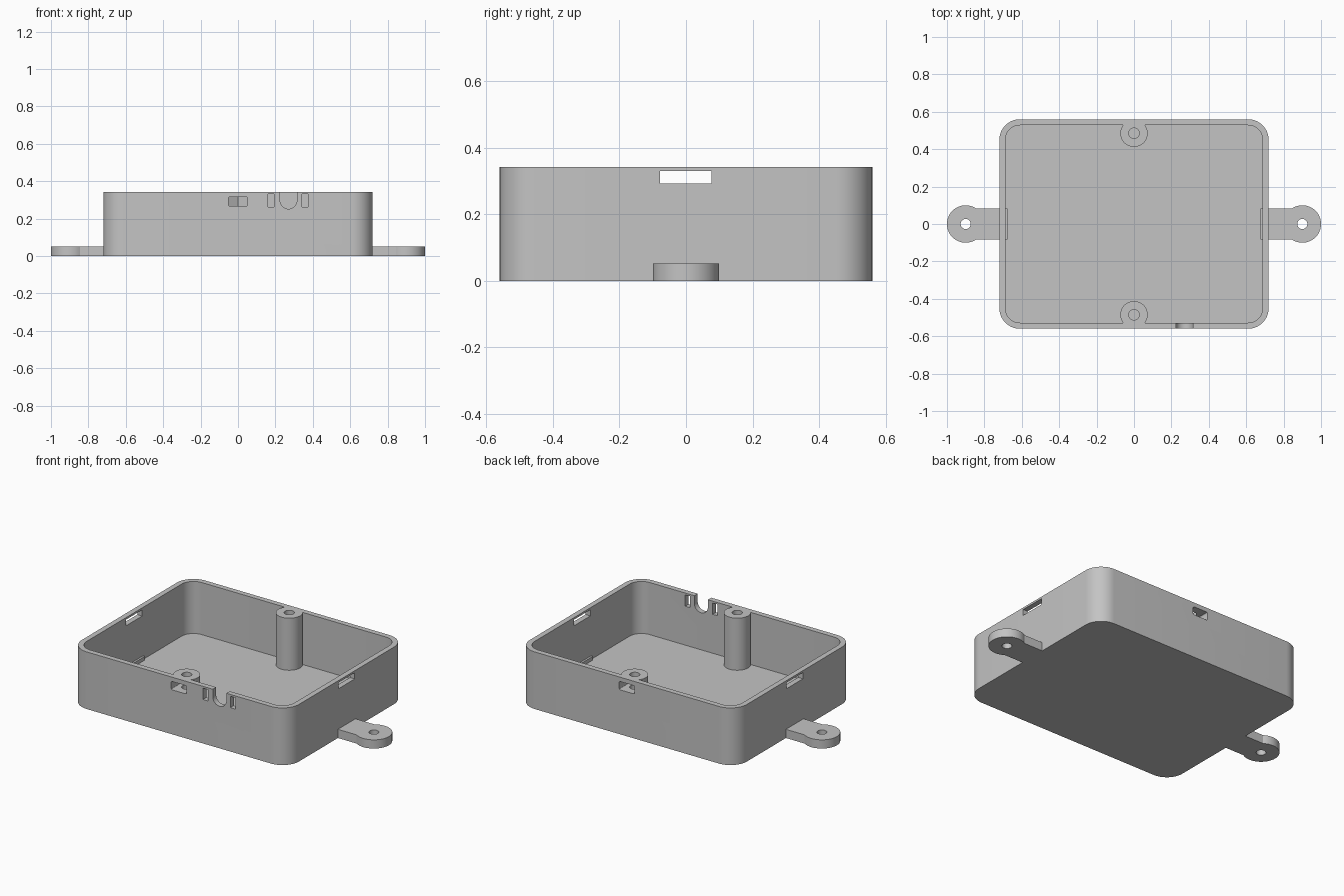
import bpy, bmesh
from math import pi, sin, cos, asin, sqrt

if "Cube" in bpy.data.objects:
    bpy.data.objects.remove(bpy.data.objects["Cube"], do_unlink=True)

grey = bpy.data.materials.new("plain grey")
grey.use_nodes = True
grey.diffuse_color = (0.55, 0.55, 0.55, 1)
grey.node_tree.nodes["Principled BSDF"].inputs["Base Color"].default_value = grey.diffuse_color

HALF_X, HALF_Y, HEIGHT = 0.72, 0.56, 0.342
WALL, FLOOR, CORNER = 0.032, 0.03, 0.11
POST_Y = 0.485


def arc(cx, cy, r, a0, a1, n):
    return [(cx + r * cos(a0 + (a1 - a0) * i / n), cy + r * sin(a0 + (a1 - a0) * i / n))
            for i in range(n + 1)]


def circle(cx, cy, r, n=48):
    return arc(cx, cy, r, 0, 2 * pi, n)[:-1]


def rect(x0, x1, y0, y1):
    return [(x0, y0), (x1, y0), (x1, y1), (x0, y1)]


def rounded(hx, hy, r):
    pts = []
    for k, (sx, sy) in enumerate([(1, 1), (-1, 1), (-1, -1), (1, -1)]):
        pts += arc(sx * (hx - r), sy * (hy - r), r, k * pi / 2, (k + 1) * pi / 2, 12)
    return pts


def prism(name, outline, lo, hi, axis="z", round_y=0):
    """Extrude a flat outline along an axis."""
    place = {"z": lambda a, b, t: (a, b, t),
             "y": lambda a, b, t: (a, t, b),
             "x": lambda a, b, t: (t, a, b)}[axis]
    bm = bmesh.new()
    low = [bm.verts.new(place(a, b, lo)) for a, b in outline]
    high = [bm.verts.new(place(a, b, hi)) for a, b in outline]
    bm.faces.new(low)
    bm.faces.new(high)
    n = len(outline)
    for i in range(n):
        j = (i + 1) % n
        bm.faces.new((low[i], low[j], high[j], high[i]))
    bmesh.ops.recalc_face_normals(bm, faces=bm.faces)
    if round_y:
        edges = [e for e in bm.edges
                 if abs((e.verts[0].co - e.verts[1].co).normalized().y) > 0.99]
        bmesh.ops.bevel(bm, geom=edges, offset=round_y, segments=3, profile=0.5, affect="EDGES")
    me = bpy.data.meshes.new(name)
    bm.to_mesh(me)
    bm.free()
    me.materials.append(grey)
    ob = bpy.data.objects.new(name, me)
    bpy.context.collection.objects.link(ob)
    return ob


def combine(target, other, operation):
    mod = target.modifiers.new(operation.lower(), "BOOLEAN")
    mod.operation, mod.solver, mod.object = operation, "EXACT", other
    bpy.context.view_layer.objects.active = target
    bpy.ops.object.modifier_apply(modifier=mod.name)
    bpy.data.objects.remove(other, do_unlink=True)


# Open tray
case = prism("enclosure_base", rounded(HALF_X, HALF_Y, CORNER), 0, HEIGHT)
cavity = prism("cavity", rounded(HALF_X - WALL, HALF_Y - WALL, CORNER - WALL), FLOOR, HEIGHT + 0.1)
combine(case, cavity, "DIFFERENCE")

# Screw posts and mounting ears
EAR_X, EAR_R, NECK = 0.9, 0.1, 0.083
turn = pi - asin(NECK / EAR_R)
ear = [(0.676, -NECK)] + arc(EAR_X, 0, EAR_R, -turn, turn, 40) + [(0.676, NECK)]
for s in (-1, 1):
    combine(case, prism("post", circle(0, s * POST_Y, 0.073), FLOOR / 2, HEIGHT), "UNION")
    combine(case, prism("ear", [(s * x, y) for x, y in ear], 0, 0.052), "UNION")

# Screw holes and nut pockets with a pointed inner end
for s in (-1, 1):
    combine(case, prism("ear_hole", circle(s * EAR_X, 0, 0.027, 32), -0.1, 0.2), "DIFFERENCE")
    w = 0.051
    nut = [(-w, s * 0.7), (w, s * 0.7), (w, s * (POST_Y - w / sqrt(3))),
           (0, s * (POST_Y - 2 * w / sqrt(3))), (-w, s * (POST_Y - w / sqrt(3)))]
    combine(case, prism("nut_pocket", nut, 0.266, 0.316, round_y=0.009), "DIFFERENCE")
    combine(case, prism("screw_hole", circle(0, s * POST_Y, 0.028, 32), 0.15, HEIGHT + 0.1), "DIFFERENCE")

# Clip slots through both end walls
combine(case, prism("clip_slots", rect(-0.078, 0.076, 0.293, 0.33), -0.9, 0.9, "x"), "DIFFERENCE")

# Cable notch and tie slots in the front wall
notch = [(0.315, 0.5)] + arc(0.27, 0.297, 0.045, 0, -pi, 20) + [(0.225, 0.5)]
for name, shape in (("cable_notch", notch),
                    ("tie_slot_inner", rect(0.16, 0.193, 0.263, 0.331)),
                    ("tie_slot_outer", rect(0.342, 0.375, 0.263, 0.331))):
    combine(case, prism(name, shape, -0.7, -0.45, "y"), "DIFFERENCE")

# Smooth curves, sharp rims
bpy.ops.object.select_all(action="DESELECT")
case.select_set(True)
bpy.context.view_layer.objects.active = case
bpy.ops.object.shade_smooth_by_angle(angle=pi / 6)
